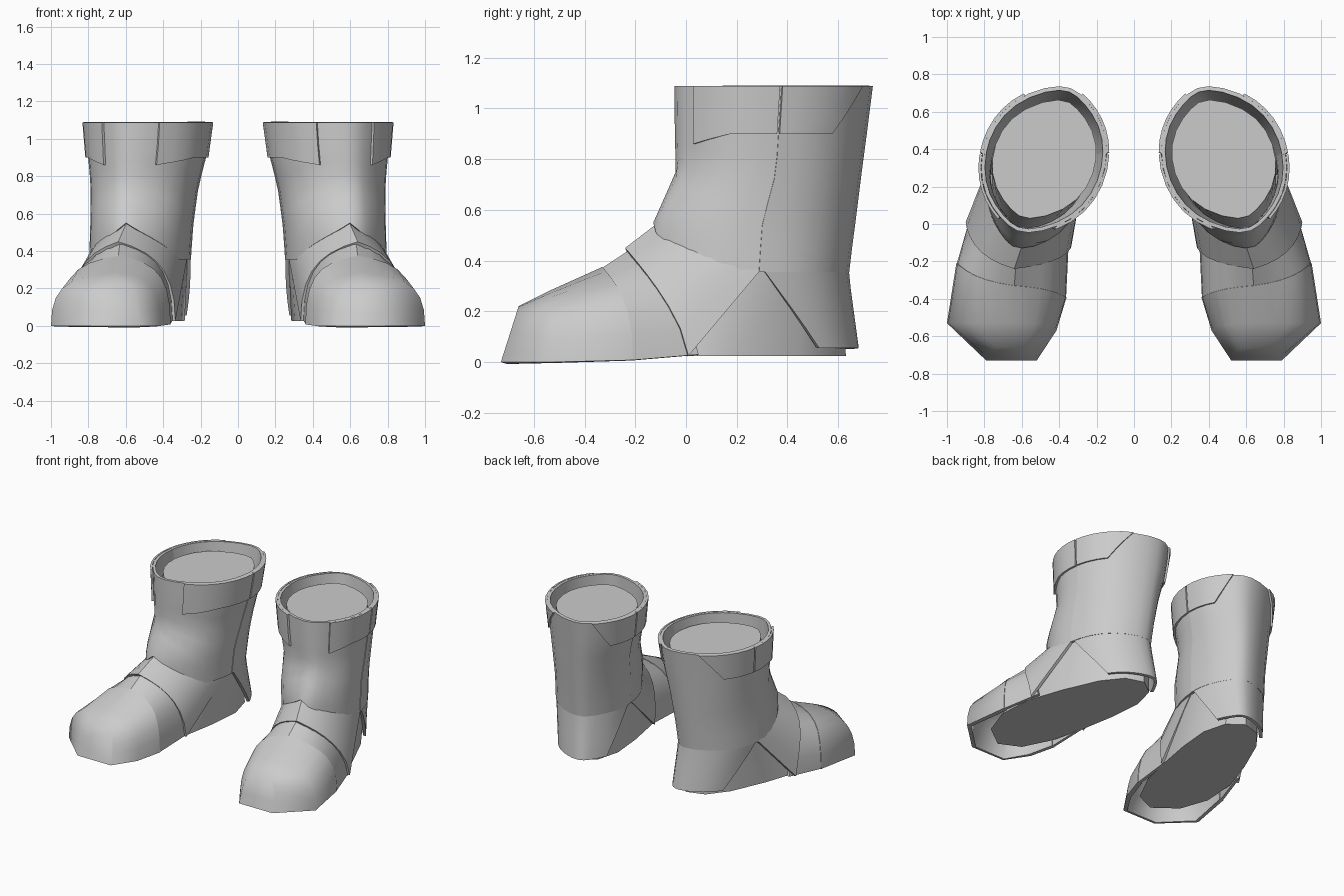
import bpy
import math
from mathutils import Vector

if "Cube" in bpy.data.objects:
    bpy.data.objects.remove(bpy.data.objects["Cube"], do_unlink=True)

# One plain grey for the whole pair
grey = bpy.data.materials.new("armor_grey")
grey.use_nodes = True
COLOR = (0.6, 0.6, 0.6, 1)
grey.diffuse_color = COLOR
bsdf = next(n for n in grey.node_tree.nodes if n.type == 'BSDF_PRINCIPLED')
bsdf.inputs["Base Color"].default_value = COLOR
bsdf.inputs["Roughness"].default_value = 0.6


def lerp(a, b, t):
    return a + (b - a) * t


def loft(name, rows, thickness=0.0, closed=False, cap_first=False, cap_last=False, sharp=32):
    """Skin rows of points, thicken inward, mirror to the other boot."""
    n = len(rows[0])
    verts = [p for row in rows for p in row]
    faces = []
    for i in range(len(rows) - 1):
        for j in range(n if closed else n - 1):
            k = (j + 1) % n
            faces.append((i * n + j, i * n + k, (i + 1) * n + k, (i + 1) * n + j))
    if cap_first:
        faces.append(tuple(reversed(range(n))))
    if cap_last:
        faces.append(tuple(range(len(verts) - n, len(verts))))
    mesh = bpy.data.meshes.new(name)
    mesh.from_pydata(verts, [], faces)
    mesh.materials.append(grey)
    obj = bpy.data.objects.new(name, mesh)
    bpy.context.collection.objects.link(obj)
    bpy.ops.object.select_all(action='DESELECT')
    obj.select_set(True)
    bpy.context.view_layer.objects.active = obj
    if thickness:
        solid = obj.modifiers.new("thickness", 'SOLIDIFY')
        solid.thickness = thickness
        solid.offset = -1
    mirror = obj.modifiers.new("other_boot", 'MIRROR')
    mirror.use_mirror_merge = False
    for mod in list(obj.modifiers):
        bpy.ops.object.modifier_apply(modifier=mod.name)
    bpy.ops.object.shade_smooth_by_angle(angle=math.radians(sharp))
    return obj


# Shaft outline by height: z, centre x, centre y, half width, half length
LEVELS = [
    (0.05, 0.495, 0.295, 0.25, 0.375),
    (0.36, 0.525, 0.255, 0.268, 0.373),
    (0.55, 0.515, 0.268, 0.272, 0.385),
    (0.75, 0.50, 0.325, 0.285, 0.353),
    (0.90, 0.487, 0.333, 0.312, 0.365),
    (1.09, 0.482, 0.344, 0.333, 0.378),
]
TURN_OUT = 0.1
TOP = 1.088


def oval(cx, cy, rx, ry, deg, z):
    """Turned-out oval, slightly peaked front and back; zero degrees is the front."""
    a = math.radians(deg)
    c = math.cos(a)
    peak = c ** 9
    return Vector((cx + rx * math.sin(a) + TURN_OUT * ry * c + 0.045 * peak,
                   cy - ry * c - 0.012 * peak, z))


def leg_point(deg, z, grow=0.0):
    for low, high in zip(LEVELS, LEVELS[1:]):
        if z <= high[0]:
            break
    t = (z - low[0]) / (high[0] - low[0])
    _, cx, cy, rx, ry = [lerp(a, b, t) for a, b in zip(low, high)]
    return oval(cx, cy, rx + grow, ry + grow, deg, z)


def leg_plate(name, angle, bottom, top, cols, steps, grow, thickness):
    """Curved plate on the leg; angle(s, t) in degrees, bottom(s) as height."""
    rows = []
    for i in range(steps + 1):
        t = i / steps
        rows.append([leg_point(angle(j / cols, t), lerp(bottom(j / cols), top, t), grow)
                     for j in range(cols + 1)])
    return loft(name, rows, thickness)


# Shaft: front half with a pointed lower edge, and a back half just proud of it
def chevron(s):
    off_front = abs(lerp(-96, 96, s))
    return 0.355 + 0.195 * max(0, 1 - off_front / 60)


leg_plate("shaft_front", lambda s, t: lerp(-96, 96, s), chevron, TOP, 16, 8, 0, 0.02)
leg_plate("shaft_back", lambda s, t: lerp(95, 265, s), lambda s: 0.355, TOP, 14, 8, 0.003, 0.022)

# Heel guard: edges sweep backward toward the ground
leg_plate("heel_guard", lambda s, t: lerp(180, lerp(128, 97, t), 1 - 2 * s) if s < 0.5
          else lerp(180, lerp(232, 263, t), 2 * s - 1),
          lambda s: 0.055, 0.37, 14, 4, 0.0, 0.02)

# Cuff: a front and a back plate on each side of the leg
for side, label, start in ((1, "outer", 37), (-1, "inner", 21)):
    def run(s):
        return s if side > 0 else 1 - s

    leg_plate("cuff_front_" + label, lambda s, t: side * lerp(start, 94, run(s)),
              lambda s: lerp(0.86, 0.90, min(1, run(s) * 2)), TOP, 6, 2, 0.015, 0.014)
    leg_plate("cuff_back_" + label,
              lambda s, t: side * lerp(95.5, lerp(130, 153, t), run(s)),
              lambda s: 0.90, TOP, 6, 3, 0.015, 0.014)

# Inner boot: sole outline rising to the ankle and a capped leg
sole_outline = [
    (0.66, -0.62), (0.82, -0.50), (0.89, -0.30), (0.875, -0.05), (0.79, 0.20),
    (0.68, 0.45), (0.57, 0.59), (0.44, 0.63), (0.33, 0.55), (0.285, 0.38),
    (0.305, 0.15), (0.35, -0.10), (0.41, -0.35), (0.51, -0.55),
]
count = len(sole_outline)
turns = [360 * i / count for i in range(count)]
loft("inner_boot", [
    [Vector((x, y, 0.025)) for x, y in sole_outline],
    [leg_point(d, 0.37, -0.015) for d in turns],
], closed=True, cap_first=True)

fine = [i * 15 for i in range(24)]
loft("inner_leg", [
    [leg_point(d, 0.36, -0.03) for d in fine],
    [leg_point(d, 0.75, -0.03) for d in fine],
    [oval(0.48, 0.347, 0.277, 0.305, d, 1.04) for d in fine],
], closed=True, cap_last=True)


# Foot plates: peaked arches from the inner base over the crest to the outer base
def arch(crest, outer, inner, box, sweep, inset=0.0, half=7):
    """box squares the shoulders; sweep bends the edge as it drops to the base."""
    crest = Vector(crest) - Vector((0, 0, inset))
    controls = (Vector((0, 1)), Vector((0.5 + 0.3 * box, 0.78 + 0.2 * box)),
                Vector((1, 0.45 + 0.45 * box)), Vector((1, 0)))
    points = []
    for i in range(-half, half + 1):
        base = Vector(outer if i > 0 else inner)
        base.x -= inset if i > 0 else -inset
        t = abs(i) / half
        across, up = sum((math.comb(3, k) * t ** k * (1 - t) ** (3 - k) * p
                          for k, p in enumerate(controls)), Vector((0, 0)))
        up = max(0, up)
        points.append(Vector((lerp(crest.x, base.x, across),
                              lerp(base.y, crest.y, up ** sweep),
                              lerp(base.z, crest.z, up))))
    return points


ankle = ((0.59, -0.09, 0.565), (0.785, 0.30, 0.37), (0.27, 0.27, 0.37), 0, 1)
instep = ((0.64, -0.24, 0.45), (0.90, 0.01, 0.025), (0.335, -0.12, 0.025), 0.45, 1.5)
under_instep = ((0.63, -0.20, 0.475), (0.89, 0.05, 0.03), (0.33, -0.08, 0.03), 0.45, 1.5)
ball = ((0.64, -0.33, 0.375), (0.95, -0.21, 0.008), (0.36, -0.39, 0.008), 0.65, 2.8)
toe_wide = ((0.65, -0.53, 0.285), (1.0, -0.53, 0), (0.415, -0.57, 0), 0.72, 1)
toe_tip = ((0.655, -0.66, 0.22), (0.79, -0.73, 0), (0.52, -0.73, 0), 1, 1)

loft("instep_plate", [arch(*instep), arch(*ankle)], 0.02)
loft("midfoot_plate", [arch(*ball, inset=0.003), arch(*under_instep, inset=0.018)], 0.02)
loft("toe_cap", [arch(*toe_tip), arch(*toe_wide), arch(*ball)], 0.03, cap_first=True, sharp=75)
